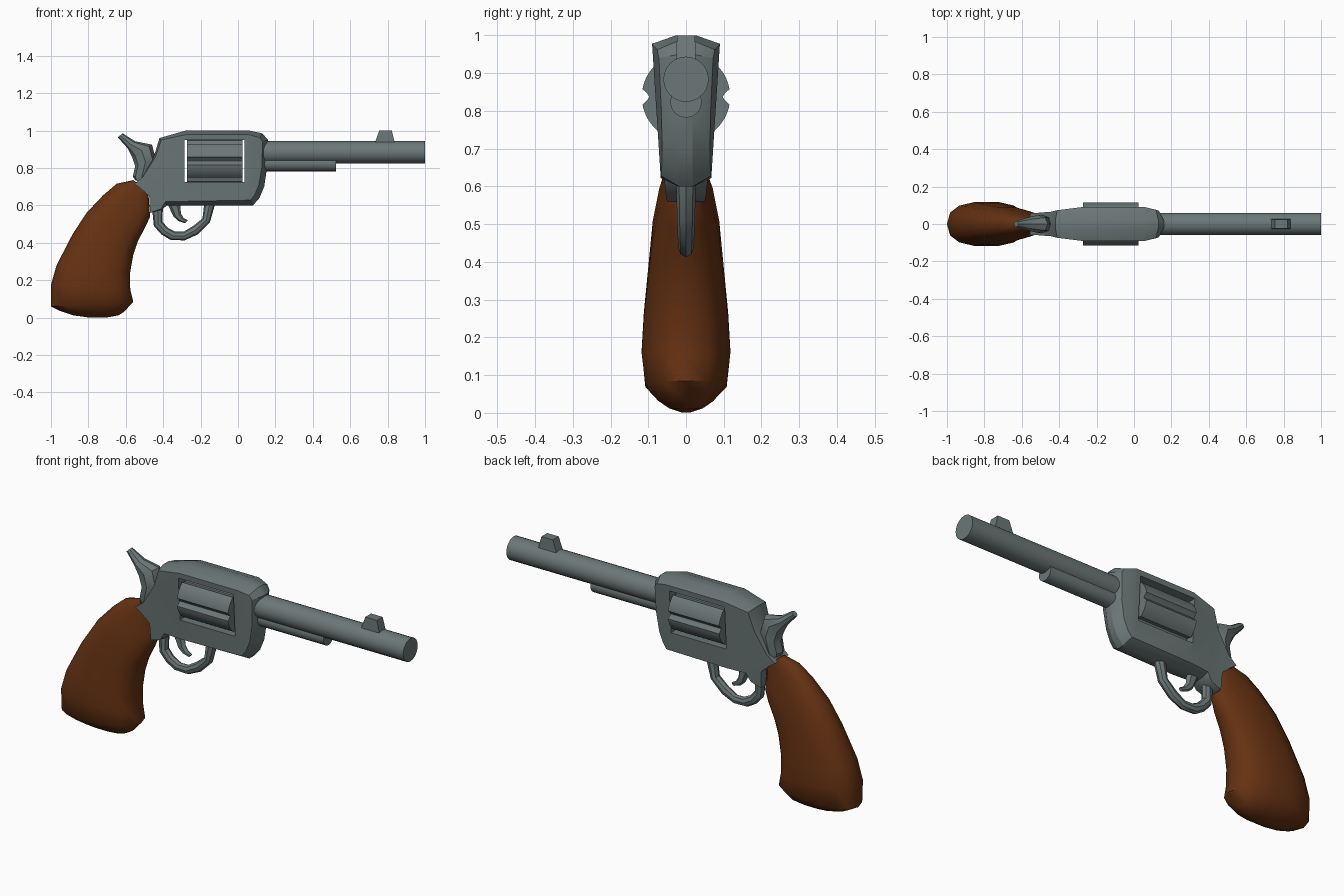
import bpy, bmesh, math
from mathutils import Vector

if "Cube" in bpy.data.objects:
    bpy.data.objects.remove(bpy.data.objects["Cube"])


def material(name, rgb):
    m = bpy.data.materials.new(name)
    m.diffuse_color = (*rgb, 1)
    m.use_nodes = True
    m.node_tree.nodes["Principled BSDF"].inputs["Base Color"].default_value = m.diffuse_color
    return m


STEEL = material("steel_grey", (0.15, 0.185, 0.185))
WOOD = material("brown_wood", (0.13, 0.031, 0.006))


def finish(bm, name, mat, angle=35):
    bmesh.ops.recalc_face_normals(bm, faces=bm.faces[:])
    me = bpy.data.meshes.new(name)
    bm.to_mesh(me)
    bm.free()
    ob = bpy.data.objects.new(name, me)
    bpy.context.collection.objects.link(ob)
    me.materials.append(mat)
    smooth(ob, angle)
    return ob


def smooth(ob, angle):
    bpy.ops.object.select_all(action='DESELECT')
    ob.select_set(True)
    bpy.context.view_layer.objects.active = ob
    bpy.ops.object.shade_smooth_by_angle(angle=math.radians(angle))


def skin(name, rings, mat, angle=35):
    """Join equal-length rings of points into a capped solid."""
    bm = bmesh.new()
    vs = [[bm.verts.new(p) for p in r] for r in rings]
    n = len(vs[0])
    for a, b in zip(vs, vs[1:]):
        for i in range(n):
            j = (i + 1) % n
            bm.faces.new((a[i], a[j], b[j], b[i]))
    bm.faces.new(vs[0])
    bm.faces.new(vs[-1])
    return finish(bm, name, mat, angle)


def loft(name, sections, mat, n=8, power=1.0, angle=35):
    """Sections: (x, z, x, z, half width) spanning the part in side view."""
    rings = []
    for x0, z0, x1, z1, w in sections:
        ring = []
        for k in range(n):
            t = 2 * math.pi * k / n
            c, s = (math.copysign(abs(v) ** power, v) for v in (math.cos(t), math.sin(t)))
            ring.append(((x0 + x1) / 2 + c * (x1 - x0) / 2, w * s,
                         (z0 + z1) / 2 + c * (z1 - z0) / 2))
        rings.append(ring)
    return skin(name, rings, mat, angle)


def rod(name, x0, x1, z, radius, n=24):
    """Rod along x; radius is a number or a function of the angle."""
    r = radius if callable(radius) else (lambda t: radius)
    ts = [2 * math.pi * k / n for k in range(n)]
    return skin(name, [[(x, r(t) * math.cos(t), z + r(t) * math.sin(t)) for t in ts]
                       for x in (x0, x1)], STEEL)


# Frame: side outline (x, z, inset of the flat side face)
outline = [(-.42, .96, .012), (-.28, 1, .022), (.06, 1, .022), (.13, .985, .025),
           (.16, .95, .028), (.155, .8, .028), (.14, .7, .03), (.115, .64, .03),
           (.08, .6, .028), (-.38, .6, .02), (-.41, .575, .006), (-.47, .56, 0),
           (-.475, .65, 0), (-.52, .69, 0), (-.555, .715, 0), (-.51, .75, 0),
           (-.45, .86, .008)]
inner = []
for i, (x, z, d) in enumerate(outline):
    p = Vector((x, z))
    a = (p - Vector(outline[i - 1][:2])).normalized()
    b = (Vector(outline[(i + 1) % len(outline)][:2]) - p).normalized()
    n1, n2 = Vector((a.y, -a.x)), Vector((b.y, -b.x))
    m = (n1 + n2).normalized()
    inner.append(p + m * d / max(.6, m.dot(n1)))
full = [Vector(o[:2]) for o in outline]
frame = skin("frame", [[(p.x, y, p.y) for p in pts] for y, pts in
                       ((-1, inner), (-.3, full), (.3, full), (1, inner))], STEEL)
bm = bmesh.new()
bm.from_mesh(frame.data)
for cut in (-.28, .06):
    bmesh.ops.bisect_plane(bm, geom=bm.verts[:] + bm.edges[:] + bm.faces[:], dist=1e-4,
                           plane_co=(cut, 0, 0), plane_no=(1, 0, 0))
bmesh.ops.triangulate(bm, faces=bm.faces[:])
for v in bm.verts:  # narrower toward the bottom and both ends
    x, z = v.co.x, v.co.z
    w = .063 + .027 * (z - .56) / .42
    if x < -.28:
        w *= 1 - .2 * min(1, (-.28 - x) / .16)
    elif x > .06:
        w *= 1 - .25 * min(1, (x - .06) / .1)
    v.co.y *= w
bm.to_mesh(frame.data)
bm.free()

# Window through the frame for the drum
bpy.ops.mesh.primitive_cube_add(size=1, location=(-.125, 0, .8375))
cutter = bpy.context.object
cutter.name = "window_cutter"
cutter.hide_render = True
cutter.scale = (.32, .5, .225)
bpy.context.view_layer.update()
mod = frame.modifiers.new("window", 'BOOLEAN')
mod.operation = 'DIFFERENCE'
mod.solver = 'EXACT'
mod.object = cutter
bpy.context.view_layer.objects.active = frame
bpy.ops.object.modifier_apply(modifier=mod.name)
bpy.data.objects.remove(cutter)
smooth(frame, 30)


# Drum with six flutes, one facing each side
def fluted(t):
    a = (math.degrees(t) + 30) % 60 - 30
    return .117 - .02 * max(0, 1 - (a / 9) ** 2)


rod("drum", -.272, .023, .8375, fluted, n=72)

# Barrel, ejector rod and front sight
rod("barrel", .1, 1, .884, .06)
rod("ejector_rod", .1, .525, .824, .042, n=16)
skin("front_sight", [[(x0, -y, z), (x1, -y, z), (x1, y, z), (x0, y, z)]
                     for x0, x1, y, z in ((.73, .84, .026, .93), (.755, .822, .024, 1.0))], STEEL)

# Hammer
loft("hammer", [(-.642, .963, -.618, .986, .016), (-.59, .905, -.55, .943, .034),
                (-.567, .86, -.46, .925, .048), (-.55, .81, -.44, .85, .05),
                (-.562, .755, -.47, .74, .045), (-.55, .735, -.49, .715, .04)], STEEL)

# Trigger guard and trigger
loft("trigger_guard", [(-.46, .59, -.40, .61, .024), (-.45, .49, -.405, .515, .023),
                       (-.41, .445, -.375, .48, .022), (-.36, .415, -.335, .46, .02),
                       (-.285, .413, -.29, .46, .02), (-.215, .445, -.24, .49, .022),
                       (-.15, .51, -.19, .53, .024), (-.12, .615, -.18, .615, .026)], STEEL)
loft("trigger", [(-.38, .615, -.31, .615, .02), (-.345, .54, -.305, .556, .018),
                 (-.318, .516, -.29, .532, .015), (-.283, .504, -.268, .52, .01)], STEEL, n=6)

# Grip
loft("grip", [(-.56, .735, -.48, .68, .036), (-.648, .716, -.47, .54, .05),
              (-.72, .655, -.495, .485, .072), (-.81, .56, -.535, .41, .09),
              (-.885, .445, -.56, .335, .1), (-.97, .28, -.577, .24, .114),
              (-1, .175, -.576, .15, .12), (-1, .06, -.56, .085, .11),
              (-.95, .035, -.61, .03, .075), (-.88, .012, -.64, .012, .045),
              (-.8, .001, -.7, .001, .012)], WOOD, n=14, power=.8, angle=45)
